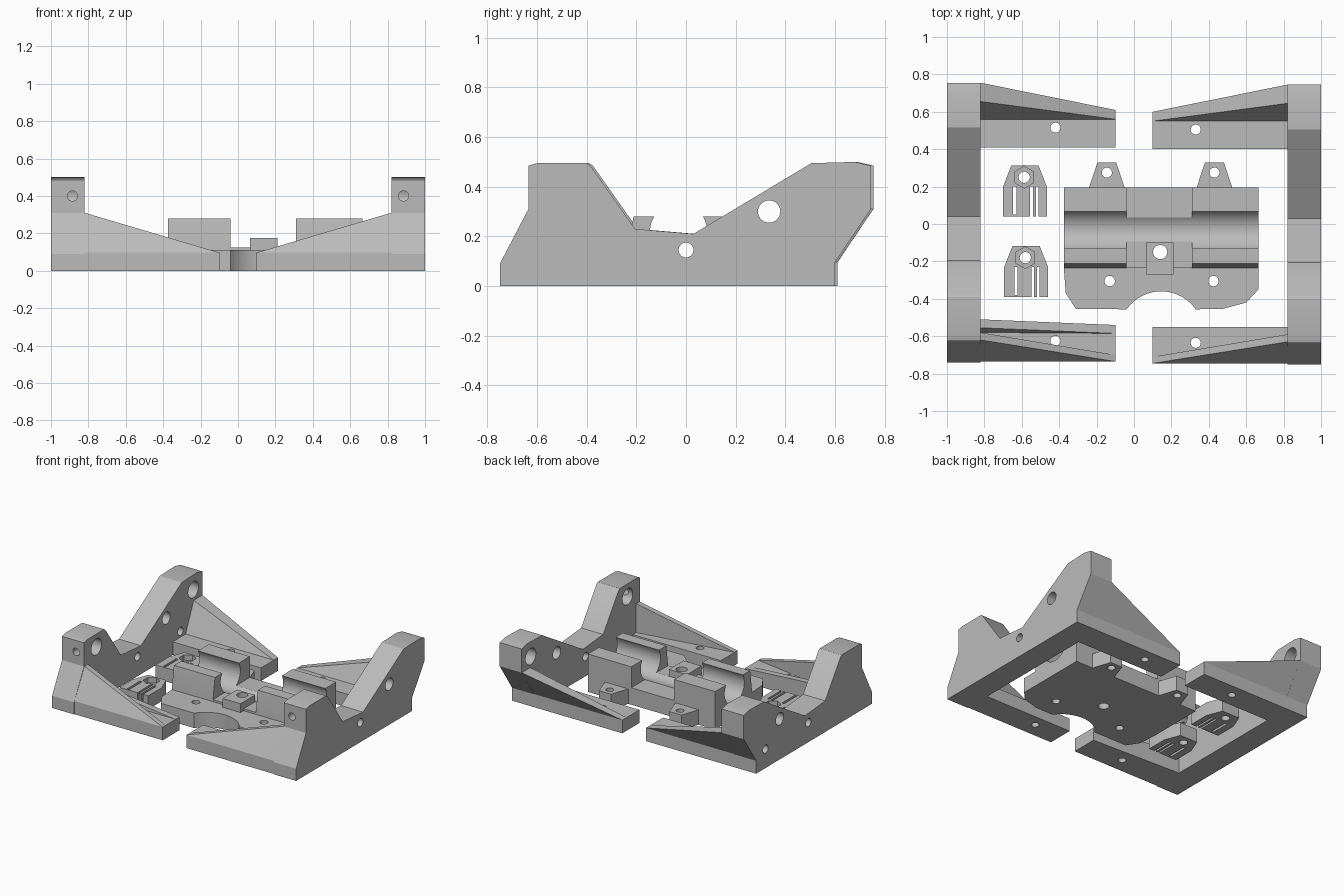
import bpy, bmesh, math
from mathutils import Matrix, Vector

cube = bpy.data.objects.get("Cube")
if cube:
    bpy.data.objects.remove(cube, do_unlink=True)

grey = bpy.data.materials.new("plain grey")
grey.use_nodes = True
grey.diffuse_color = (0.5, 0.5, 0.5, 1)
grey.node_tree.nodes["Principled BSDF"].inputs["Base Color"].default_value = (0.5, 0.5, 0.5, 1)
parts = []


def finish(name, bm):
    bmesh.ops.recalc_face_normals(bm, faces=bm.faces)
    mesh = bpy.data.meshes.new(name)
    bm.to_mesh(mesh)
    bm.free()
    mesh.materials.append(grey)
    ob = bpy.data.objects.new(name, mesh)
    bpy.context.collection.objects.link(ob)
    parts.append(ob)
    return ob


def prism(name, outline, lo, hi, axis="z"):
    """Extrude an outline: (x, y) along z, or (y, z) along x."""
    place = (lambda p, t: (t, p[0], p[1])) if axis == "x" else (lambda p, t: (p[0], p[1], t))
    bm = bmesh.new()
    face = bm.faces.new([bm.verts.new(place(p, lo)) for p in outline])
    new = bmesh.ops.extrude_face_region(bm, geom=[face])["geom"]
    move = Vector(place((0, 0), hi - lo))
    bmesh.ops.translate(bm, vec=move, verts=[v for v in new if isinstance(v, bmesh.types.BMVert)])
    return finish(name, bm)


def box(name, x, y, z):
    return prism(name, [(x[0], y[0]), (x[1], y[0]), (x[1], y[1]), (x[0], y[1])], *z)


def hull(name, points):
    bm = bmesh.new()
    for p in points:
        bm.verts.new(p)
    bmesh.ops.convex_hull(bm, input=bm.verts)
    bmesh.ops.dissolve_limit(bm, angle_limit=0.01, verts=bm.verts, edges=bm.edges)
    return finish(name, bm)


def subtract(ob, cutter):
    parts.remove(cutter)
    mod = ob.modifiers.new("cut", "BOOLEAN")
    mod.operation = "DIFFERENCE"
    mod.solver = "EXACT"
    mod.object = cutter
    bpy.context.view_layer.objects.active = ob
    bpy.ops.object.modifier_apply(modifier=mod.name)
    bpy.data.objects.remove(cutter, do_unlink=True)


def drill(ob, centre, r, depth=1.0, axis="z", sides=32):
    turn = {"x": Matrix.Rotation(math.pi / 2, 4, "Y"),
            "y": Matrix.Rotation(math.pi / 2, 4, "X"), "z": Matrix()}[axis]
    bm = bmesh.new()
    bmesh.ops.create_cone(bm, cap_ends=True, segments=sides, radius1=r, radius2=r,
                          depth=depth, matrix=Matrix.Translation(centre) @ turn)
    subtract(ob, finish("cutter", bm))


# Side frames: upright plate plus front and back braced arms
PROFILE = [(-.75, 0), (-.75, .09), (-.635, .31), (-.635, .485), (-.6, .495), (-.4, .495),
           (-.385, .485), (-.205, .23), (.03, .21), (.505, .495), (.68, .5), (.745, .485),
           (.745, .31), (.6, .095), (.6, 0)]
T = .097
for side, s, dy in (("left", 1, 0), ("right", -1, .01)):
    plate = prism(side + "_plate", [(y + dy, z) for y, z in PROFILE],
                  min(s * .82, s), max(s * .82, s), "x")
    drill(plate, (s * .9, .335, .3), .045, axis="x")
    drill(plate, (s * .9, 0, .145), .03, axis="x")
    if s < 0:
        drill(plate, (s * .9, .5, .14), .03, axis="x")
    # Blind rod sockets and their front set-screw hole
    for y, z in ((-.49, .4), (.64, .39)):
        drill(plate, (s * .82, y + dy, z), .06, .2, "x")
    drill(plate, (s * .885, -.6, .4), .027, .2, "y")

    def mirrored(points):
        return [(s * x, y + dy, z) for x, y, z in points]

    xs = sorted((s * .1, s * .82))
    back = box(side + "_back_arm", xs, (.4 + dy, .6 + dy), (0, T))
    front = box(side + "_front_arm", xs, (-.745 + dy, -.55 + dy), (0, T))
    hx = .33 if s > 0 else -.42
    drill(back, (hx, .505 + dy, .05), .027)
    drill(front, (hx, -.635 + dy, .05), .027)
    hull(side + "_back_brace", mirrored([
        (.1, .55, T), (.1, .6, T), (.82, .55, T), (.82, .6, T), (.82, .645, .31), (.82, .745, .31)]))
    hull(side + "_front_brace", mirrored([
        (.1, -.745, T), (.1, -.71, T), (.82, -.745, T), (.82, -.59, T),
        (.82, -.63, .31), (.82, -.59, .31)]))
    if s < 0:
        hull("right_front_rib", mirrored([
            (.1, -.595, T), (.1, -.55, T), (.82, -.59, T), (.82, -.52, T), (.82, -.565, .16),
            (.82, -.52, .16), (.1, -.595, 0), (.1, -.55, 0), (.82, -.59, 0), (.82, -.52, 0)]))

# Carriage: bearing blocks and centre bridge share one round trough
BLOCK = [(-.235, 0), (-.235, .12), (-.212, .28), (.195, .28), (.195, 0)]
core = [prism("bearing_block_right", BLOCK, -.375, -.04, "x"),
        prism("bearing_block_left", BLOCK, .31, .665, "x"),
        box("carriage_bridge", (-.04, .31), (-.235, .195), (0, .125))]
for ob in core:
    drill(ob, (.145, -.03, .22), .115, 2, "x", 64)

# Front flange with a round notch
ARC = [(.145 + .225 * math.cos(a), -.585 + .225 * math.sin(a))
       for a in [math.radians(145 - i * 110 / 16) for i in range(17)]]
flange = prism("carriage_flange", [(-.375, -.235), (-.365, -.37), (-.31, -.455)] + ARC +
               [(.47, -.455), (.6, -.42), (.665, -.35), (.665, -.235)], 0, .11)
for x in (-.13, .425):
    drill(flange, (x, -.305, .05), .028)

# Nut block on the bridge
nut = box("nut_block", (.063, .21), (-.27, -.1), (.1, .175))
for ob in (nut, core[2]):
    drill(ob, (.14, -.15, .1), .038)

# Rear mounting ears
for name, x in (("right_ear", -.145), ("left_ear", .43)):
    ear = prism(name, [(x - .095, .195), (x + .095, .195), (x + .05, .33), (x - .05, .33)], 0, .11)
    drill(ear, (x, .275, .05), .027)

# Two small belt clamps with slots and hex pockets
for name, cx, y0 in (("back_clamp", -.583, .04), ("front_clamp", -.577, -.39)):
    clamp = prism(name, [(cx - .117, y0), (cx + .117, y0), (cx + .117, y0 + .16),
                         (cx + .073, y0 + .272), (cx - .073, y0 + .272), (cx - .117, y0 + .16)], 0, .1)
    for a, b, low in ((-.063, -.045, .01), (.028, .043, -.05), (.058, .073, -.05)):
        subtract(clamp, box("cutter", (cx + a, cx + b), (y0 + low, y0 + .16), (-.1, .3)))
    drill(clamp, (cx - .004, y0 + .21, .05), .03)
    drill(clamp, (cx - .004, y0 + .21, .11), .058, .1, "z", 6)

# Smooth the round walls, keep edges sharp
bpy.ops.object.select_all(action="DESELECT")
for ob in parts:
    ob.select_set(True)
bpy.context.view_layer.objects.active = parts[0]
bpy.ops.object.shade_smooth_by_angle(angle=math.radians(25))
